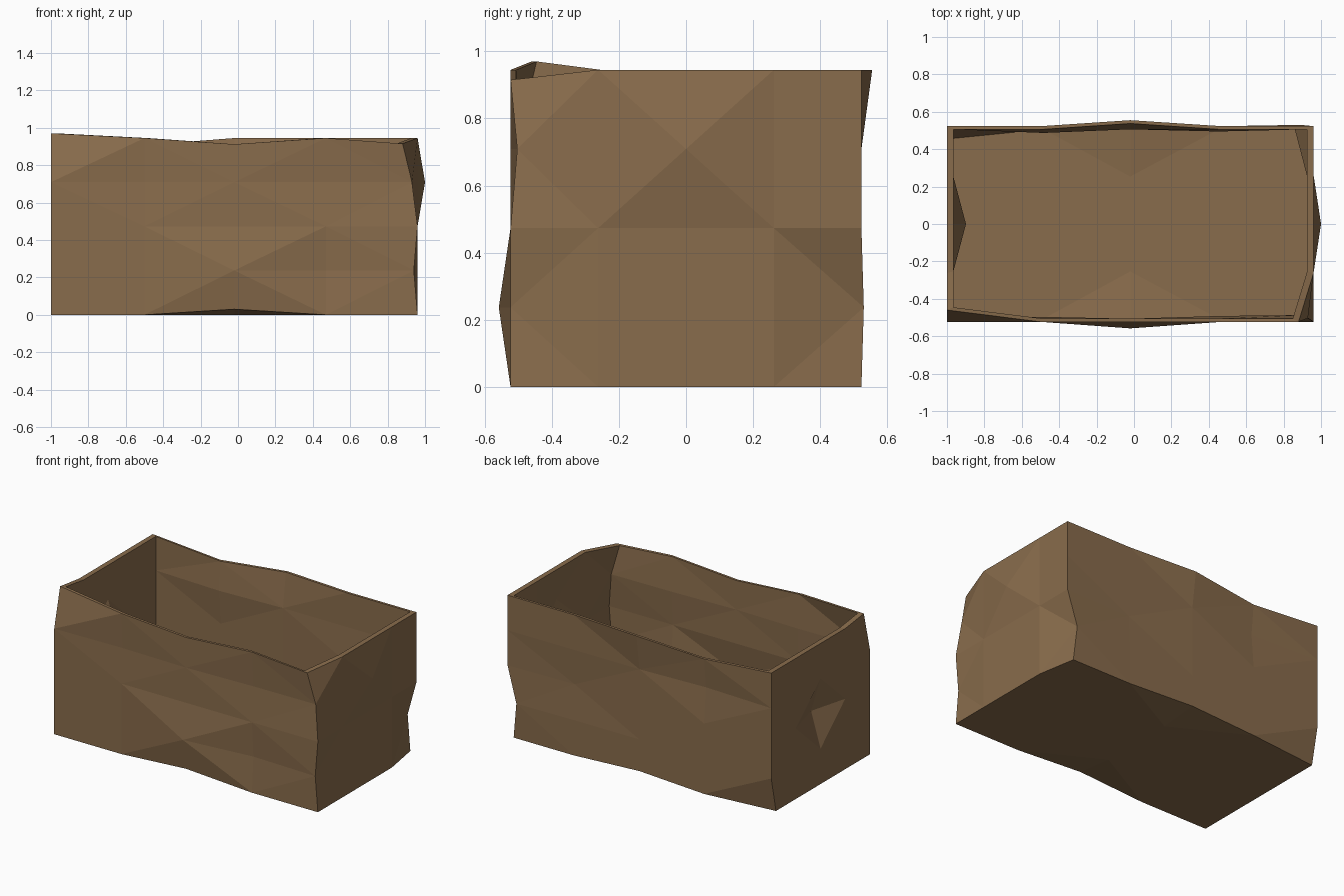
import bpy, bmesh

if "Cube" in bpy.data.objects:
    bpy.data.objects.remove(bpy.data.objects["Cube"])

# Open, slightly dented box: a 4x4x4 grid shell with an inner lining
N = 4
XS = [-1.0, -0.50, -0.02, 0.47, 0.96]
YS = [-0.523, -0.262, 0.0, 0.262, 0.523]
ZS = [0.0, 0.237, 0.473, 0.709, 0.945]

# Dents and bulges: grid index -> shift in x, y, z
DENTS = {
    # front right corner edge
    (4, 0, 1): (-.02, 0, 0), (4, 0, 3): (-.03, .02, 0), (4, 0, 4): (-.08, 0, -.03),
    # back right corner edge
    (4, 4, 0): (-.045, 0, 0), (4, 4, 1): (-.07, .007, 0),
    # left corners
    (0, 0, 4): (0, .063, .025), (0, 4, 0): (0, -.05, 0),
    # right and left walls
    (4, 2, 3): (.04, 0, 0), (0, 2, 2): (.07, 0, 0),
    # front wall
    (2, 0, 1): (0, -.035, 0), (2, 0, 0): (0, 0, .03), (2, 0, 4): (0, 0, -.033),
    (3, 0, 1): (0, .015, 0), (3, 0, 3): (0, .015, 0), (1, 0, 3): (0, .01, 0),
    # back wall
    (2, 4, 4): (0, .032, 0), (1, 4, 4): (0, 0, -.038), (2, 4, 0): (0, 0, .025),
    (1, 4, 3): (0, -.02, 0), (3, 4, 2): (0, -.012, 0),
}

bm = bmesh.new()
cache = {}


def vert(inner, idx):
    """Vertex of the outer shell, or of the scaled inner lining."""
    key = (inner, idx)
    if key not in cache:
        d = DENTS.get(idx, (0, 0, 0))
        x, y, z = XS[idx[0]] + d[0], YS[idx[1]] + d[1], ZS[idx[2]] + d[2]
        if inner:
            x = -0.02 + (x + 0.02) * 0.965
            y *= 0.968
            if idx[2] < N:
                z += 0.03 * (1 - z / 0.945)
        cache[key] = bm.verts.new((x, y, z))
    return cache[key]


def panel(inner, place):
    """One 4x4 side, with diagonals joining the odd grid points."""
    for a in range(N):
        for b in range(N):
            q = [place(a, b), place(a + 1, b), place(a + 1, b + 1), place(a, b + 1)]
            if sum(q[0]) % 2 == 0:
                q = q[1:] + q[:1]
            v = [vert(inner, p) for p in q]
            bm.faces.new((v[0], v[1], v[2]))
            bm.faces.new((v[0], v[2], v[3]))


# four walls and floor, outside and inside
for inner in (False, True):
    for s in (0, N):
        panel(inner, lambda a, b: (a, s, b))
        panel(inner, lambda a, b: (s, a, b))
    panel(inner, lambda a, b: (a, b, 0))

# rim joining the two shells
for s in (0, N):
    for a in range(N):
        for p, q in (((a, s, N), (a + 1, s, N)), ((s, a, N), (s, a + 1, N))):
            bm.faces.new((vert(False, p), vert(False, q), vert(True, q), vert(True, p)))

bmesh.ops.recalc_face_normals(bm, faces=bm.faces[:])
mesh = bpy.data.meshes.new("open_box")
bm.to_mesh(mesh)
bm.free()

mat = bpy.data.materials.new("cardboard_brown")
mat.diffuse_color = (0.25, 0.15, 0.072, 1)
mat.use_nodes = True
mat.node_tree.nodes["Principled BSDF"].inputs["Base Color"].default_value = mat.diffuse_color
mesh.materials.append(mat)
box = bpy.data.objects.new("open_box", mesh)
bpy.context.collection.objects.link(box)
